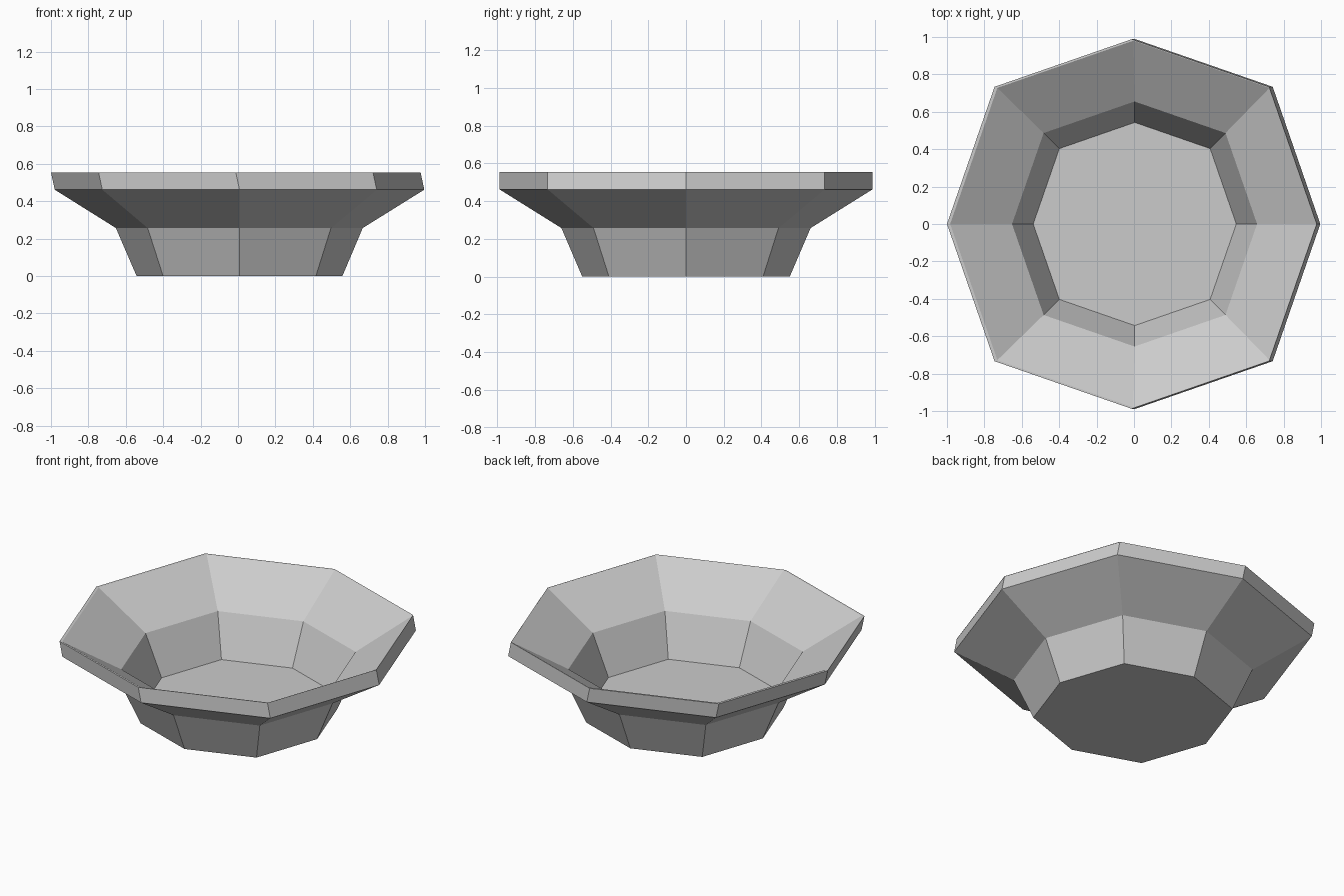
import bpy
import bmesh
from math import sin, cos, pi

cube = bpy.data.objects.get("Cube")
if cube:
    bpy.data.objects.remove(cube, do_unlink=True)

SIDES = 8
CORNER = 1.05  # diagonal corners sit slightly further out

# Plain grey material
grey = bpy.data.materials.new("light grey")
grey.use_nodes = True
colour = (0.6, 0.6, 0.6, 1)
grey.diffuse_color = colour
grey.node_tree.nodes["Principled BSDF"].inputs["Base Color"].default_value = colour

# Cross-section from outer foot, over the rim, to inner floor: radius, height, x shift
profile = [
    (0.55, 0.0, 0.008),
    (0.66, 0.257, 0.007),
    (0.988, 0.462, 0.008),
    (0.988, 0.555, -0.012),
    (0.98, 0.555, -0.003),
    (0.655, 0.352, 0.003),
    (0.543, 0.097, 0.004),
]


def ring(bm, radius, height, shift):
    verts = []
    for i in range(SIDES):
        r = radius * (CORNER if i % 2 else 1)
        a = 2 * pi * i / SIDES
        verts.append(bm.verts.new((r * cos(a) + shift, r * sin(a), height)))
    return verts


# Bowl shell
bm = bmesh.new()
rings = [ring(bm, *p) for p in profile]
for low, high in zip(rings, rings[1:]):
    for i in range(SIDES):
        j = (i + 1) % SIDES
        bm.faces.new((low[i], low[j], high[j], high[i]))

# Underside and inner floor
bm.faces.new(list(reversed(rings[0])))
bm.faces.new(rings[-1])

mesh = bpy.data.meshes.new("bowl")
bm.to_mesh(mesh)
bm.free()
mesh.materials.append(grey)
bowl = bpy.data.objects.new("bowl", mesh)
bpy.context.collection.objects.link(bowl)
